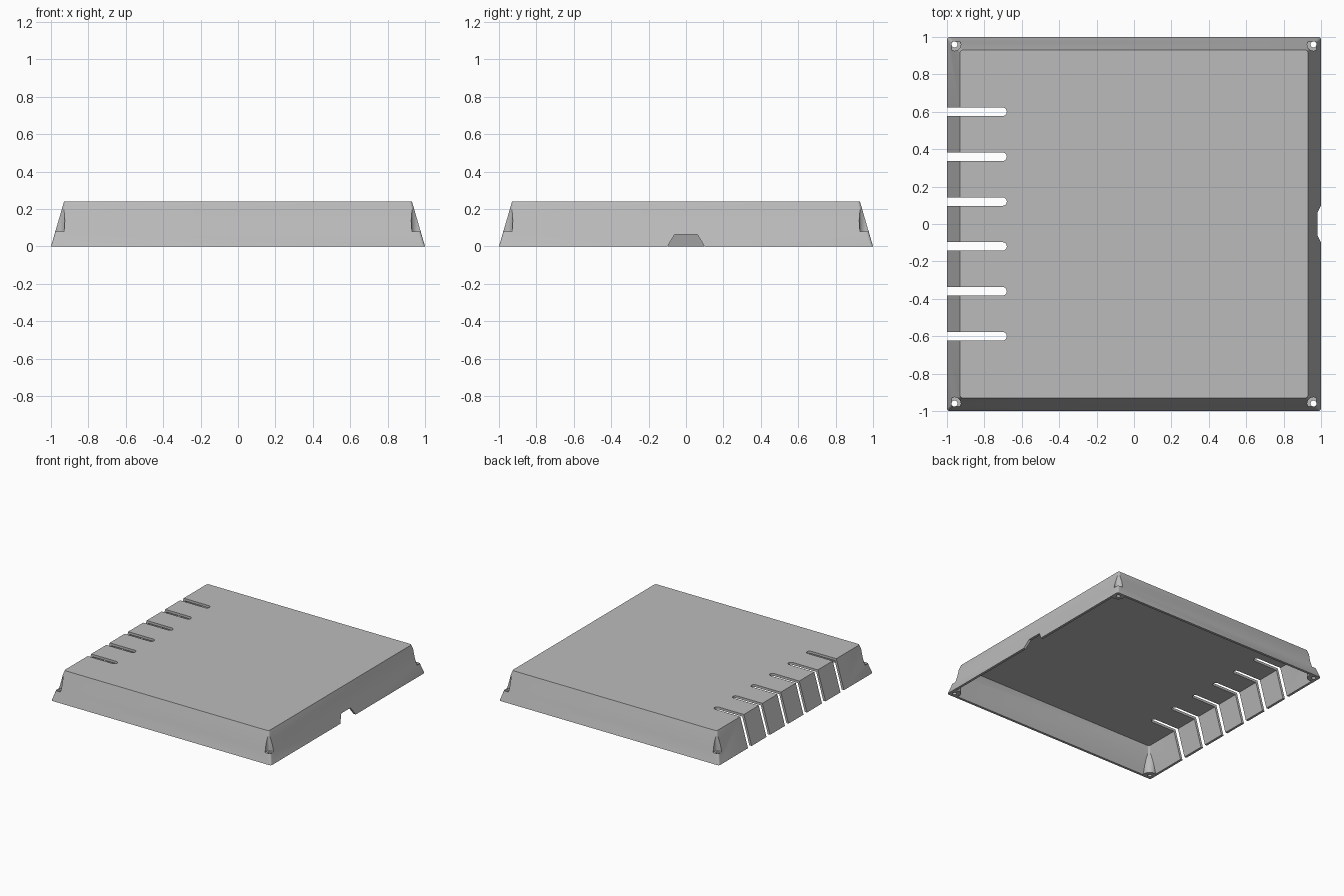
import bpy, bmesh, math

if "Cube" in bpy.data.objects:
    bpy.data.objects.remove(bpy.data.objects["Cube"])

H, BASE, TOP, WALL = 0.24, 1.0, 0.93, 0.02
SLOPE = (BASE - TOP) / H

grey = bpy.data.materials.new("plain grey")
grey.use_nodes = True
grey.diffuse_color = (0.5, 0.5, 0.5, 1)
grey.node_tree.nodes["Principled BSDF"].inputs["Base Color"].default_value = (0.5, 0.5, 0.5, 1)


def loft(name, rings):
    """Closed solid through matching rings of points."""
    bm = bmesh.new()
    loops = [[bm.verts.new(p) for p in ring] for ring in rings]
    for a, b in zip(loops, loops[1:]):
        for i in range(len(a)):
            j = (i + 1) % len(a)
            bm.faces.new((a[i], a[j], b[j], b[i]))
    bm.faces.new(loops[0][::-1])
    bm.faces.new(loops[-1])
    bmesh.ops.recalc_face_normals(bm, faces=bm.faces)
    mesh = bpy.data.meshes.new(name)
    bm.to_mesh(mesh)
    bm.free()
    mesh.materials.append(grey)
    ob = bpy.data.objects.new(name, mesh)
    bpy.context.collection.objects.link(ob)
    return ob


def rounded_square(half, r, z, n=4):
    pts = []
    for k, (sx, sy) in enumerate(((1, 1), (-1, 1), (-1, -1), (1, -1))):
        for i in range(n + 1):
            a = math.pi / 2 * (k + i / n)
            pts.append((sx * (half - r) + r * math.cos(a), sy * (half - r) + r * math.sin(a), z))
    return pts


def frustum(name, inset, z0, z1):
    half = lambda z: BASE - inset - SLOPE * z
    return loft(name, [rounded_square(half(z), 0.015, z) for z in (z0, z1)])


def cylinder(name, x, y, r, z0, z1, n=24):
    ring = lambda z: [(x + r * math.cos(2 * math.pi * i / n),
                       y + r * math.sin(2 * math.pi * i / n), z) for i in range(n)]
    return loft(name, [ring(z0), ring(z1)])


def combine(target, tool, operation):
    """Apply one boolean and drop the helper."""
    mod = target.modifiers.new("combine", "BOOLEAN")
    mod.operation, mod.object, mod.solver = operation, tool, "EXACT"
    tool.hide_render = True
    bpy.context.view_layer.objects.active = target
    bpy.ops.object.modifier_apply(modifier=mod.name)
    bpy.data.objects.remove(tool)


# Hollow sloped cover
cover = frustum("cover", 0, 0, H)
cavity = frustum("cavity", WALL, -0.05, H - WALL)

# Corner posts stay solid inside the cavity
corners = [(sx * 0.96, sy * 0.96) for sx in (-1, 1) for sy in (-1, 1)]
for x, y in corners:
    combine(cavity, cylinder("post", x, y, 0.05, -0.1, 0.3), "DIFFERENCE")
combine(cover, cavity, "DIFFERENCE")

# Screw pockets and through holes
for x, y in corners:
    combine(cover, cylinder("pocket", x, y, 0.034, 0.08, 0.4), "DIFFERENCE")
    combine(cover, cylinder("screw_hole", x, y, 0.016, -0.1, 0.15), "DIFFERENCE")

# Round-ended slots along one side
R = 0.023
for k in range(6):
    y = -0.6 + 0.24 * k
    arc = [(-0.68 - R + R * math.cos(a), y + R * math.sin(a))
           for a in (math.pi * (i / 10 - 0.5) for i in range(11))]
    outline = [(-1.1, y - R)] + arc + [(-1.1, y + R)]
    slot = loft("slot", [[(px, py, z) for px, py in outline] for z in (-0.1, 0.4)])
    combine(cover, slot, "DIFFERENCE")

# Cable notch in the opposite rim
notch_outline = ((-0.1, 0), (-0.06, 0.065), (0.06, 0.065), (0.1, 0), (0.1, -0.05), (-0.1, -0.05))
notch = loft("notch", [[(x, y, z) for y, z in notch_outline] for x in (0.9, 1.1)])
combine(cover, notch, "DIFFERENCE")

cover.select_set(True)
bpy.context.view_layer.objects.active = cover
bpy.ops.object.shade_smooth_by_angle(angle=math.radians(30))
